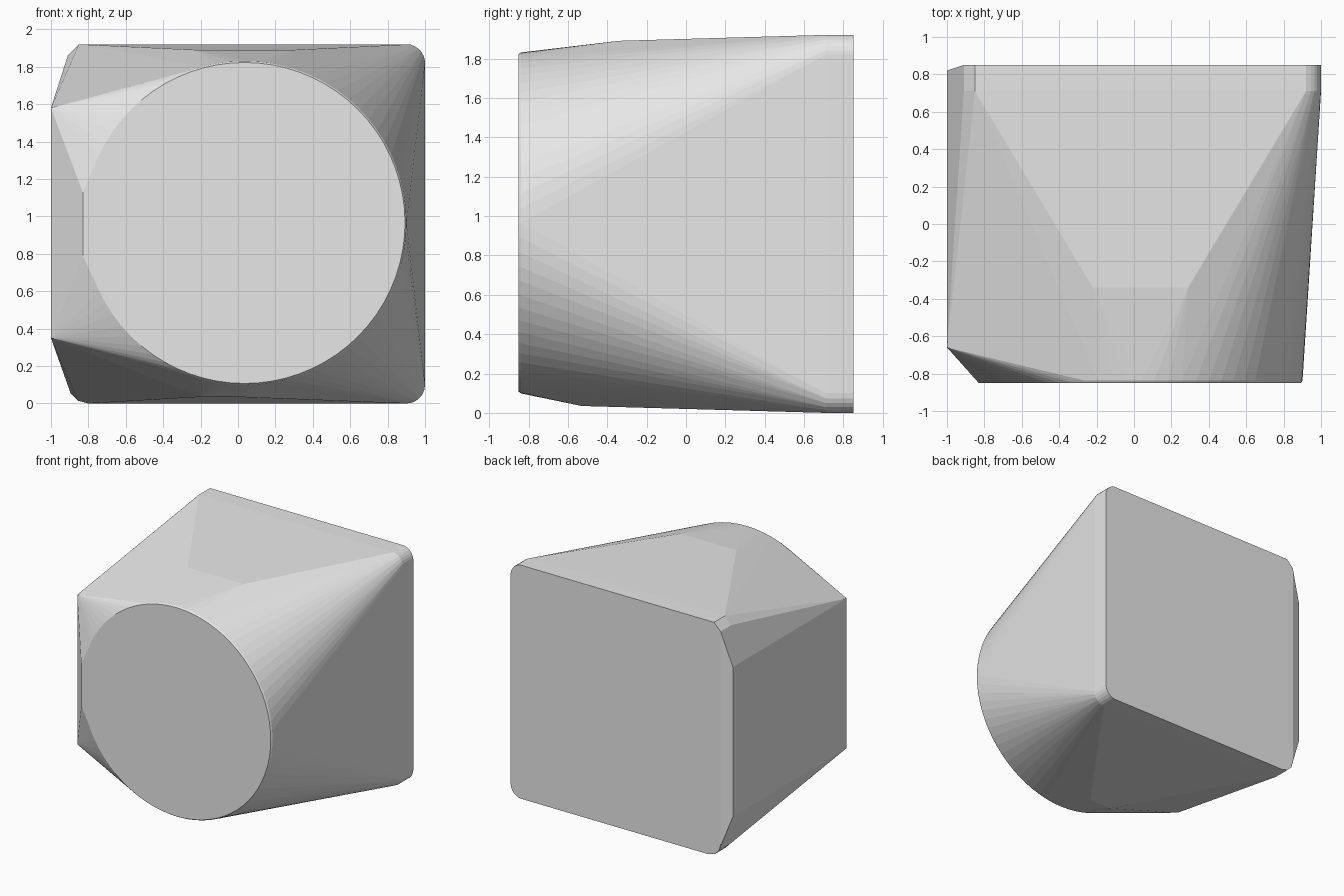
import bpy, bmesh, math

if "Cube" in bpy.data.objects:
    bpy.data.objects.remove(bpy.data.objects["Cube"])

grey = bpy.data.materials.new("light grey")
grey.diffuse_color = (0.8, 0.8, 0.8, 1)
grey.use_nodes = True
grey.node_tree.nodes["Principled BSDF"].inputs["Base Color"].default_value = grey.diffuse_color

points = []


def arc(cx, cz, r, start, end, steps, y):
    """Points of an arc in the xz plane at depth y."""
    for i in range(steps + 1):
        a = math.radians(start + (end - start) * i / steps)
        points.append((cx + r * math.cos(a), y, cz + r * math.sin(a)))


# Round front face with a tiny softened rim
arc(0.035, 0.965, 0.858, 0, 360, 72, -0.85)
arc(0.035, 0.965, 0.866, 0, 360, 72, -0.838)
points += [(-0.83, -0.85, 0.79), (-0.83, -0.85, 1.13)]

# Rounded square slab at the back
for y in (0.71, 0.85):
    arc(0.90, 1.82, 0.10, 0, 75, 6, y)
    arc(0.90, 0.10, 0.10, -90, 0, 6, y)
    arc(-0.80, 0.11, 0.11, 180, 270, 3, y)
    points += [(0.92, y, 1.92), (-0.85, y, 1.92), (-0.91, y, 1.86)]

# Flat left side
points += [(-1, y, z) for y in (-0.66, 0.82) for z in (0.35, 1.58)]

# Shallow ridges on the top and underside
points += [(-0.22, -0.34, 1.89), (0.29, -0.34, 1.89)]
points += [(-0.20, -0.53, 0.035), (0.0, -0.53, 0.035)]

# Skin all sections into one faceted convex body
bm = bmesh.new()
for p in points:
    bm.verts.new(p)
bmesh.ops.remove_doubles(bm, verts=bm.verts[:], dist=0.0005)
hull = bmesh.ops.convex_hull(bm, input=bm.verts[:])
spare = {g for g in hull["geom_interior"] + hull["geom_unused"]
         if isinstance(g, bmesh.types.BMVert)}
bmesh.ops.delete(bm, geom=list(spare), context='VERTS')
bmesh.ops.dissolve_limit(bm, angle_limit=math.radians(0.3),
                         verts=bm.verts[:], edges=bm.edges[:])
bmesh.ops.recalc_face_normals(bm, faces=bm.faces[:])

mesh = bpy.data.meshes.new("faceted_body")
bm.to_mesh(mesh)
bm.free()
mesh.materials.append(grey)
body = bpy.data.objects.new("faceted_body", mesh)
bpy.context.collection.objects.link(body)
